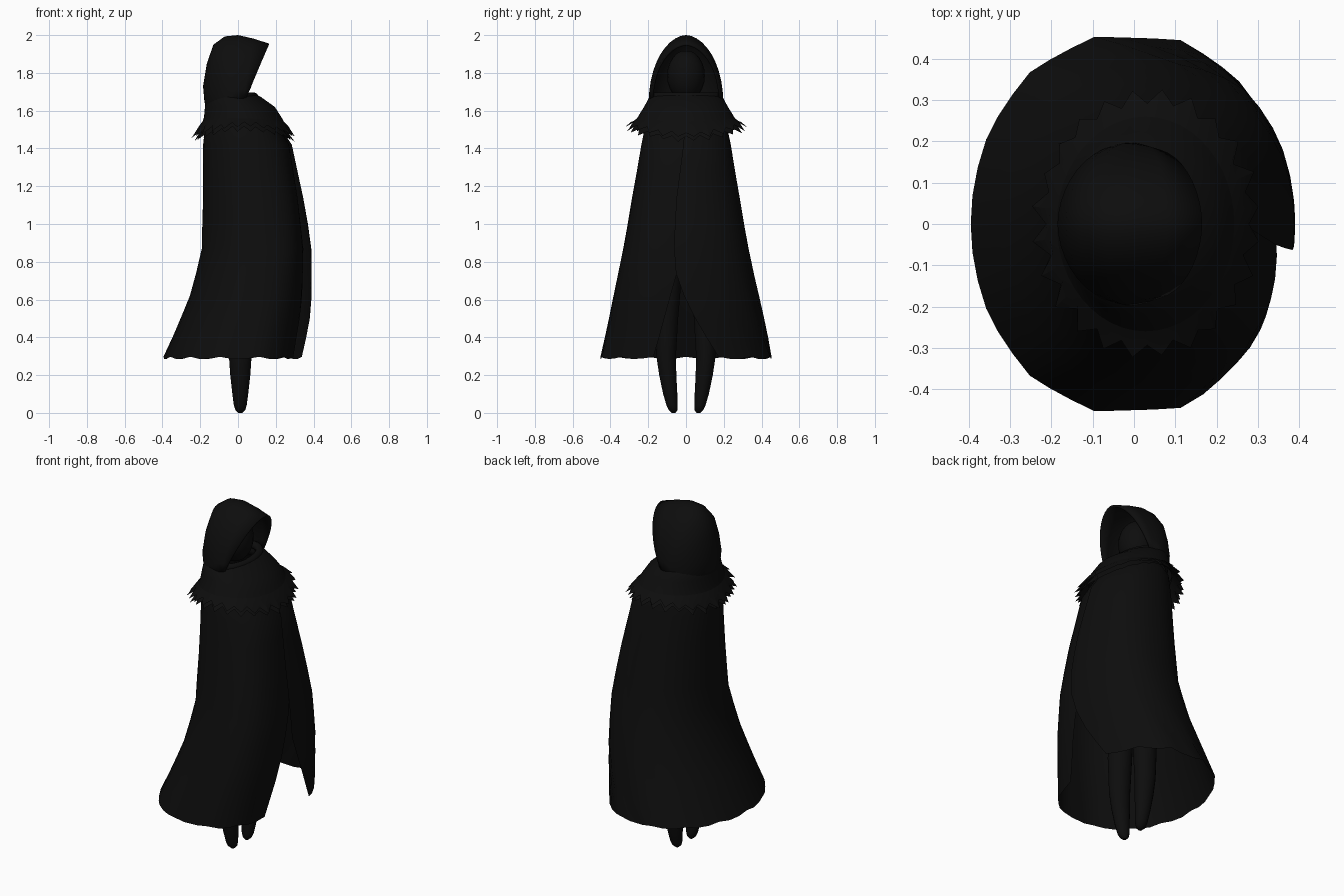
import bpy, math, random
from math import sin, cos, pi, asin

random.seed(4)
if "Cube" in bpy.data.objects:
    bpy.data.objects.remove(bpy.data.objects["Cube"])

black = bpy.data.materials.new("black_cloth")
black.use_nodes = True
COLOUR = (0.004, 0.004, 0.004, 1)
black.diffuse_color = COLOUR
black.node_tree.nodes["Principled BSDF"].inputs["Base Color"].default_value = COLOUR


def loft(name, rows, closed=True, caps=False, thickness=0, angle=50):
    """Skin a list of equal-length point rows."""
    n = len(rows[0])
    verts = [p for row in rows for p in row]
    faces = []
    for r in range(len(rows) - 1):
        for i in range(n if closed else n - 1):
            j = (i + 1) % n
            faces.append((r * n + i, r * n + j, (r + 1) * n + j, (r + 1) * n + i))
    if caps:
        faces += [tuple(range(n))[::-1], tuple(range(len(verts) - n, len(verts)))]
    mesh = bpy.data.meshes.new(name)
    mesh.from_pydata(verts, [], faces)
    mesh.materials.append(black)
    obj = bpy.data.objects.new(name, mesh)
    bpy.context.collection.objects.link(obj)
    bpy.ops.object.select_all(action="DESELECT")
    obj.select_set(True)
    bpy.context.view_layer.objects.active = obj
    bpy.ops.object.shade_smooth_by_angle(angle=math.radians(angle))
    if thickness:
        mod = obj.modifiers.new("thickness", "SOLIDIFY")
        mod.thickness = thickness
        mod.offset = -1
    return obj


def interp(z, table):
    """Piecewise linear lookup in (z, value) pairs, z falling."""
    for (z1, a), (z2, b) in zip(table, table[1:]):
        if z >= z2:
            return a + (b - a) * min(1, (z1 - z) / (z1 - z2))
    return table[-1][1]


# Cloak: z, back x, front x, half width
sections = [(1.62, -0.13, 0.12, 0.16), (1.55, -0.17, 0.2, 0.21),
            (1.42, -0.185, 0.285, 0.237), (1.28, -0.185, 0.315, 0.26),
            (1.14, -0.185, 0.345, 0.285), (1.0, -0.19, 0.37, 0.308),
            (0.87, -0.192, 0.388, 0.332), (0.74, -0.222, 0.39, 0.36),
            (0.62, -0.255, 0.39, 0.385), (0.5, -0.305, 0.382, 0.41),
            (0.4, -0.347, 0.37, 0.432), (0.29, -0.395, 0.36, 0.455)]
left_edge = [(1.62, 0), (1.45, -0.01), (1.1, -0.055), (0.8, -0.065),
             (0.7, -0.045), (0.55, 0.02), (0.29, 0.17)]
right_edge = [(1.62, 0.04), (1.1, 0.02), (0.8, -0.03), (0.7, -0.06), (0.29, -0.17)]
STEPS = 36
rows = []
for k, (z, back, front, ry) in enumerate(sections):
    cx, rx = (back + front) / 2, (front - back) / 2
    a0 = asin(interp(z, left_edge) / ry)
    a1 = 2 * pi + asin(interp(z, right_edge) / ry)
    row = []
    for i in range(STEPS + 1):
        a = a0 + (a1 - a0) * i / STEPS
        c = cos(a)
        x = abs(c) ** (0.8 if c > 0 else 0.95) * math.copysign(1, c)
        # The left flap lies over the right one
        tuck = 0.045 * max(0, 1 - (STEPS - i) / 5) * min(1, k / 5)
        hem = k / (len(sections) - 1)
        wave = 1 + 0.014 * hem ** 2 * cos(i * pi / 1.5)
        dz = 0.007 * cos(i * 2.1) if k == len(sections) - 1 else 0
        row.append((cx + rx * x - tuck, ry * sin(a) * wave, z + dz))
    rows.append(row)
loft("cloak", rows, closed=False)


# Shoulder mantle
def ring(cx, rx, ry, z, n=48, drop=0.0, jag=0.0):
    pts = []
    for i in range(n):
        a = 2 * pi * i / n
        k = jag * (random.uniform(0.5, 1) if i % 2 else -random.uniform(0.3, 0.6))
        pts.append((cx + (rx + k) * cos(a), (ry + k) * sin(a),
                    z - drop * cos(a) ** 2 - k * 0.8))
    return pts


loft("shoulder_mantle", [ring(-0.03, 0.12, 0.17, 1.69),
                         ring(-0.02, 0.145, 0.195, 1.67),
                         ring(0.01, 0.185, 0.222, 1.62),
                         ring(0.025, 0.205, 0.25, 1.575, drop=0.01),
                         ring(0.03, 0.225, 0.268, 1.545, drop=0.025)])

# Two ragged fringe layers
for name, lift, reach in (("upper_fringe", 0.0, 0.01), ("lower_fringe", -0.02, 0.0)):
    loft(name, [ring(0.025, 0.2, 0.245, 1.57 + lift, drop=0.01),
                ring(0.03, 0.225 + reach, 0.268 + reach, 1.545 + lift, drop=0.025),
                ring(0.032, 0.245 + reach, 0.295 + reach, 1.53 + lift, drop=0.055, jag=0.026)],
         angle=25)

# Hood: apex x, apex z, foot x, foot z, half width
arches = [(0.165, 1.955, 0.045, 1.67, 0.182), (0.08, 1.982, 0.03, 1.665, 0.19),
          (0, 2.0, 0.01, 1.66, 0.195), (-0.07, 1.993, 0, 1.65, 0.197),
          (-0.13, 1.95, -0.01, 1.645, 0.197), (-0.165, 1.85, -0.015, 1.64, 0.195),
          (-0.185, 1.73, -0.02, 1.635, 0.193), (-0.178, 1.65, -0.02, 1.63, 0.19),
          (-0.165, 1.58, -0.02, 1.61, 0.19)]
rows = []
for ax, az, fx, fz, w in arches:
    row = []
    for i in range(-10, 11):
        a = i / 10 * pi / 2
        t = cos(a)
        y = w * math.copysign(abs(sin(a)) ** 1.08, a)
        row.append((fx + (ax - fx) * t, y, fz + (az - fz) * t))
    rows.append(row)
loft("hood", rows, closed=False, thickness=0.012)

# Rolled lip under the face
lip = []
for i in range(17):
    a = -pi / 2 + pi * i / 16
    px, py = -0.02 + 0.105 * cos(a), 0.17 * sin(a)
    lip.append([(px + 0.022 * cos(b) * cos(a), py + 0.022 * cos(b) * sin(a),
                 1.675 + 0.022 * sin(b)) for b in (2 * pi * j / 8 for j in range(8))])
loft("hood_lip", lip, caps=True)


# Body parts hidden in the cloak
def ball(name, centre, size):
    rows = []
    for k in range(1, 12):
        p = pi * k / 12
        rows.append([(centre[0] + size[0] * sin(p) * cos(b), centre[1] + size[1] * sin(p) * sin(b),
                      centre[2] - size[2] * cos(p)) for b in (2 * pi * j / 20 for j in range(20))])
    loft(name, rows, caps=True)


ball("head", (-0.02, 0, 1.785), (0.1, 0.1, 0.135))
ball("torso", (0.01, 0, 1.12), (0.11, 0.16, 0.45))

# Legs: z, half depth, inner y, outer y
leg = [(0.85, 0.07, 0.01, 0.16), (0.5, 0.068, 0.04, 0.165), (0.3, 0.06, 0.052, 0.158),
       (0.2, 0.053, 0.05, 0.143), (0.1, 0.042, 0.045, 0.122), (0.04, 0.034, 0.043, 0.104),
       (0.015, 0.026, 0.045, 0.092), (0.0, 0.01, 0.055, 0.075)]
for name, side in (("left_leg", 1), ("right_leg", -1)):
    rows = []
    for z, d, y0, y1 in reversed(leg):
        rows.append([(0.012 + d * cos(b), side * ((y0 + y1) / 2 + (y1 - y0) / 2 * side * sin(b)), z)
                     for b in (2 * pi * j / 14 for j in range(14))])
    loft(name, rows, caps=True)
